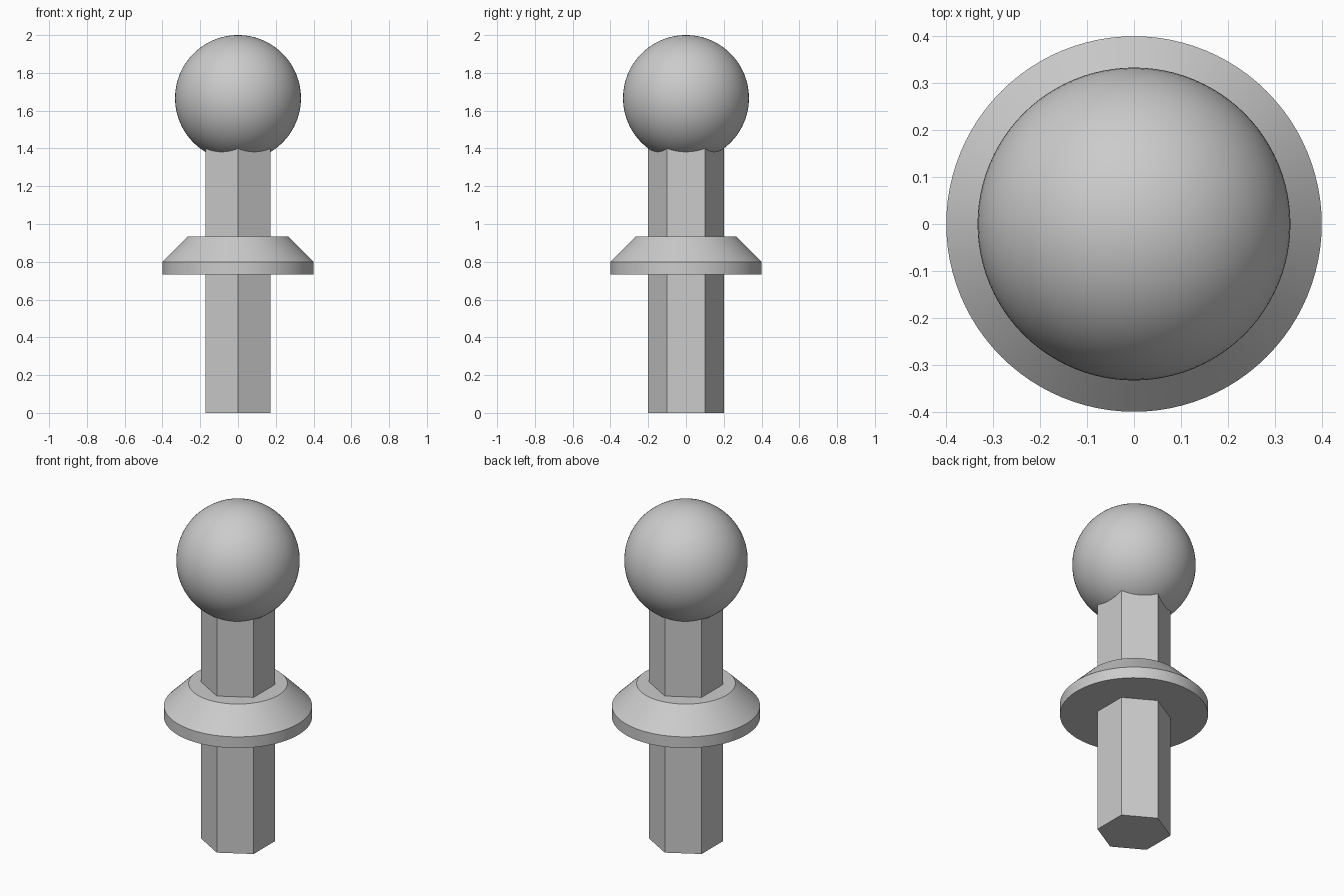
import bpy
import math

cube = bpy.data.objects.get("Cube")
if cube:
    bpy.data.objects.remove(cube, do_unlink=True)

U = 1 / 15  # module shared by all the proportions

grey = bpy.data.materials.new("light grey")
grey.use_nodes = True
colour = (0.6, 0.6, 0.6, 1)
grey.diffuse_color = colour
grey.node_tree.nodes["Principled BSDF"].inputs["Base Color"].default_value = colour


def finish(name, smooth_angle=None):
    """Name the active object, colour it and set its shading."""
    obj = bpy.context.object
    obj.name = obj.data.name = name
    obj.data.materials.append(grey)
    if smooth_angle:
        bpy.ops.object.shade_smooth_by_angle(angle=math.radians(smooth_angle))
    return obj


def lathe(name, profile, segments=96):
    """Revolve (radius, height) points around z and cap both ends."""
    verts, faces = [], []
    for radius, z in profile:
        for i in range(segments):
            a = math.tau * i / segments
            verts.append((radius * math.cos(a), radius * math.sin(a), z))
    for ring in range(len(profile) - 1):
        for i in range(segments):
            j = (i + 1) % segments
            low, high = ring * segments, (ring + 1) * segments
            faces.append((low + i, low + j, high + j, high + i))
    faces.append(tuple(reversed(range(segments))))
    faces.append(tuple(range(len(verts) - segments, len(verts))))
    mesh = bpy.data.meshes.new(name)
    mesh.from_pydata(verts, [], faces)
    obj = bpy.data.objects.new(name, mesh)
    bpy.context.collection.objects.link(obj)
    bpy.ops.object.select_all(action="DESELECT")
    obj.select_set(True)
    bpy.context.view_layer.objects.active = obj
    return finish(name, 30)


# Hexagonal shaft, corners facing front and back, ending inside the ball
height = 22 * U
bpy.ops.mesh.primitive_cylinder_add(vertices=6, radius=3 * U, depth=height,
                                    location=(0, 0, height / 2))
finish("hex_shaft")

# Collar: short straight rim with a conical upper side
lathe("collar", [(6 * U, 11 * U), (6 * U, 12 * U), (4 * U, 14 * U)])

# Ball head
bpy.ops.mesh.primitive_uv_sphere_add(segments=96, ring_count=48, radius=5 * U,
                                     location=(0, 0, 25 * U))
finish("ball_head", 30)
